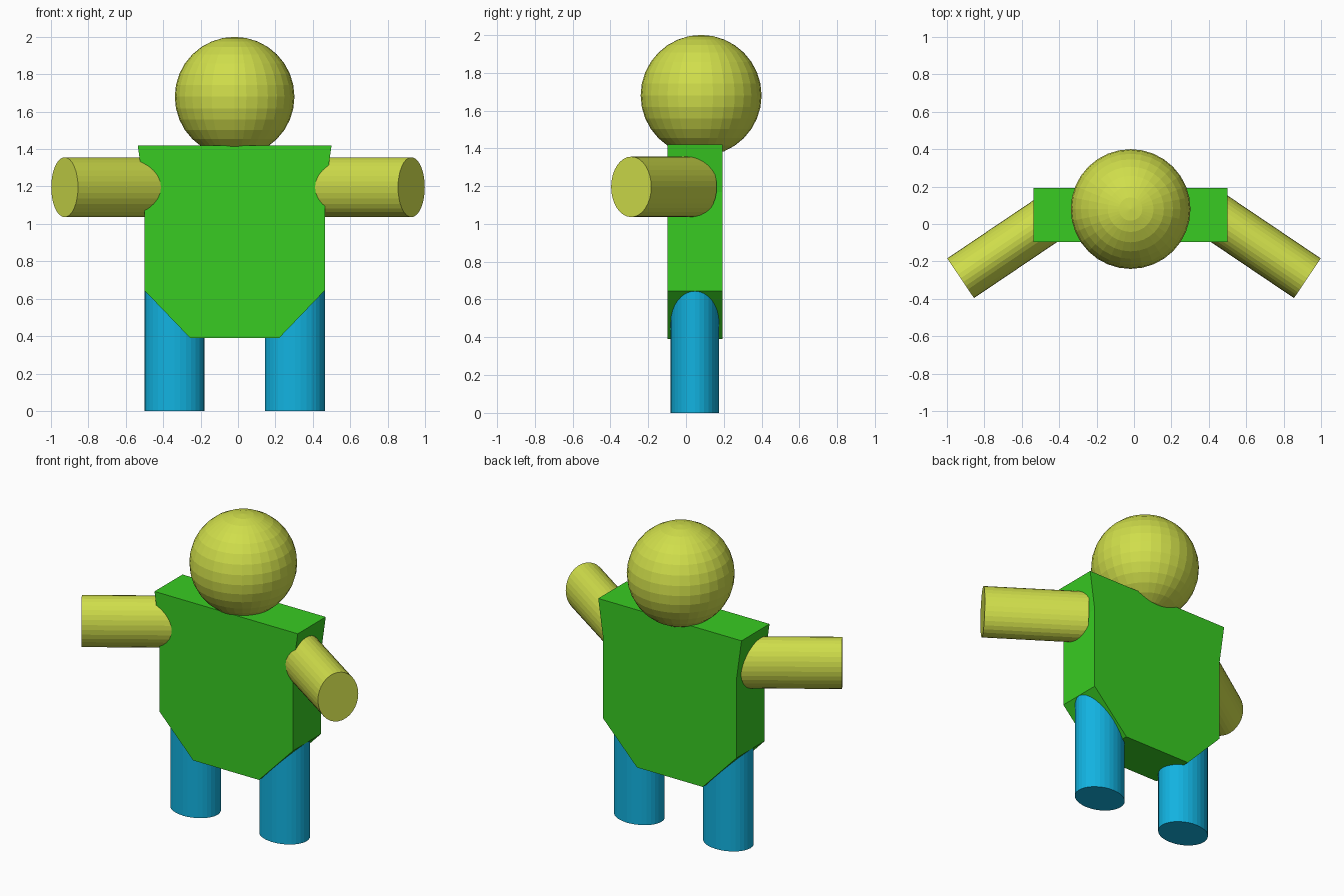
import bpy, bmesh
from math import atan2
from mathutils import Vector, Matrix

if "Cube" in bpy.data.objects:
    bpy.data.objects.remove(bpy.data.objects["Cube"])


def material(name, rgb):
    m = bpy.data.materials.new(name)
    m.diffuse_color = (*rgb, 1)
    m.use_nodes = True
    m.node_tree.nodes["Principled BSDF"].inputs["Base Color"].default_value = m.diffuse_color
    return m


SKIN = material("yellow", (0.63, 0.73, 0.07))
SHIRT = material("green", (0.04, 0.60, 0.016))
PANTS = material("blue", (0.006, 0.45, 0.75))


def add_object(name, bm, mat):
    bmesh.ops.recalc_face_normals(bm, faces=bm.faces)
    mesh = bpy.data.meshes.new(name)
    bm.to_mesh(mesh)
    bm.free()
    mesh.materials.append(mat)
    obj = bpy.data.objects.new(name, mesh)
    bpy.context.collection.objects.link(obj)
    return obj


def limb(name, matrix, length, rx, ry, mat):
    """Oval cylinder running from the matrix origin along its local z."""
    bm = bmesh.new()
    bmesh.ops.create_cone(bm, cap_ends=True, segments=32, radius1=1, radius2=1, depth=1)
    bmesh.ops.translate(bm, verts=bm.verts, vec=(0, 0, 0.5))
    bmesh.ops.scale(bm, verts=bm.verts, vec=(rx, ry, length))
    bmesh.ops.transform(bm, verts=bm.verts, matrix=matrix)
    return add_object(name, bm, mat)


CX = -0.018  # the body's own centre line

# Head
bm = bmesh.new()
bmesh.ops.create_uvsphere(bm, u_segments=32, v_segments=16, radius=0.32,
                          matrix=Matrix.Translation((CX, 0.08, 1.68)))
add_object("head", bm, SKIN)

# Torso: half profile mirrored, then extruded front to back
half = [(0.238, 0.39), (0.483, 0.645), (0.483, 1.17), (0.518, 1.42)]
profile = half + [(-x, z) for x, z in reversed(half)]
bm = bmesh.new()
face = bm.faces.new([bm.verts.new((CX + x, -0.097, z)) for x, z in profile])
ext = bmesh.ops.extrude_face_region(bm, geom=[face], use_keep_orig=True)
moved = [g for g in ext["geom"] if isinstance(g, bmesh.types.BMVert)]
bmesh.ops.translate(bm, verts=moved, vec=(0, 0.289, 0))
add_object("torso", bm, SHIRT)

for side, s in (("left", 1), ("right", -1)):
    # Legs end inside the torso
    limb(side + "_leg", Matrix.Translation((CX + s * 0.322, 0.047, 0)),
         0.645, 0.16, 0.128, PANTS)
    # Arms reach outward and forward
    hand = Vector((s * 0.927, -0.29, 1.196))
    inward = Vector((-s * 0.829, 0.559, 0))
    up = Vector((0, 0, 1))
    across = inward.cross(up)
    rot = Matrix((up, across, inward)).transposed().to_4x4()
    limb(side + "_arm", Matrix.Translation(hand) @ rot, 0.62, 0.16, 0.128, SKIN)
